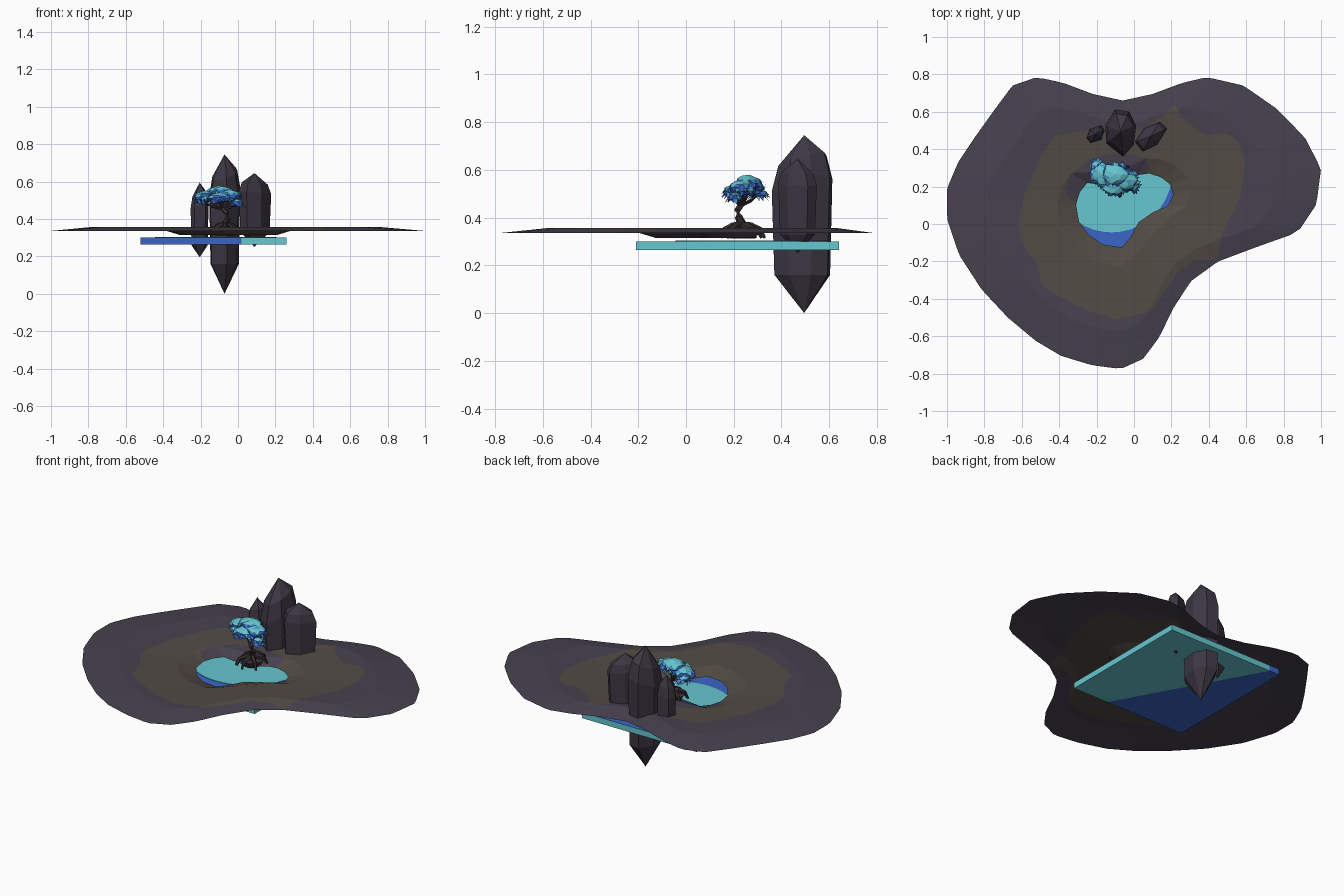
import bpy, bmesh, math, random
from mathutils import Vector, Matrix

if "Cube" in bpy.data.objects:
    bpy.data.objects.remove(bpy.data.objects["Cube"])

random.seed(4)


def lin(c):
    c /= 255
    return c / 12.92 if c <= 0.04045 else ((c + 0.055) / 1.055) ** 2.4


def material(name, hexa):
    m = bpy.data.materials.new(name)
    m.diffuse_color = [lin(int(hexa[i:i + 2], 16)) for i in (0, 2, 4)] + [1]
    m.use_nodes = True
    m.node_tree.nodes["Principled BSDF"].inputs["Base Color"].default_value = m.diffuse_color
    return m


ROCK = material("ground rock", "47424f")
SOIL = material("brown soil", "524b45")
CRYSTAL = material("dark stone", "3d3844")
BARK = material("bark", "3b3032")
CYAN = material("cyan", "66c6d0")
BLUE = material("deep blue", "3b66c6")
MID = material("mid blue", "459ccb")


def finish(bm, name, mats):
    me = bpy.data.meshes.new(name)
    bm.to_mesh(me)
    bm.free()
    for m in mats:
        me.materials.append(m)
    ob = bpy.data.objects.new(name, me)
    bpy.context.collection.objects.link(ob)
    return ob


# ---- ground sheet: outlines as seen from the top, sampled round the pond centre
CX, CY = -0.06, 0.10
OUTER = [(-.52, .785), (-.38, .755), (-.22, .695), (-.06, .66), (.10, .695), (.26, .755),
         (.39, .785), (.585, .74), (.765, .615), (.915, .46), (1, .295), (.975, .105),
         (.875, -.045), (.65, -.125), (.45, -.2), (.305, -.305), (.21, -.45), (.135, -.605),
         (.05, -.72), (-.07, -.775), (-.225, -.755), (-.39, -.705), (-.525, -.625),
         (-.675, -.5), (-.815, -.35), (-.935, -.165), (-1, .03), (-1, .19), (-.94, .33),
         (-.85, .465), (-.75, .605), (-.65, .74)]
SOIL_EDGE = [(-.62, 0), (-.585, .16), (-.505, .35), (-.42, .475), (-.265, .50), (-.1, .5),
             (.06, .51), (.165, .59), (.215, .65), (.255, .57), (.375, .475), (.51, .485),
             (.565, .43), (.595, .32), (.565, .135), (.47, -.05), (.445, -.195), (.335, -.19),
             (.245, -.24), (.175, -.35), (.085, -.465), (-.08, -.51), (-.24, -.465),
             (-.4, -.39), (-.49, -.33), (-.525, -.2), (-.6, -.105)]
POND = [(-.31, .105), (-.295, .015), (-.24, -.06), (-.165, -.11), (-.065, -.125),
        (-.025, -.08), (.025, .01), (.105, .065), (.18, .095), (.21, .155), (.195, .21),
        (.145, .25), (.08, .27), (.02, .262), (-.03, .22), (-.1, .2), (-.18, .21),
        (-.25, .22), (-.29, .17)]
ISLAND = [(.08, .275), (.07, .35), (-.05, .38), (-.15, .37), (-.25, .34), (-.35, .25),
          (-.37, .16), (-.31, .1), (-.06, .05)]


def reach(poly, ang):
    """Distance from the pond centre to the outline along an angle."""
    dx, dy = math.cos(ang), math.sin(ang)
    best = 0
    for (ax, ay), (bx, by) in zip(poly, poly[1:] + poly[:1]):
        ax, ay, ex, ey = ax - CX, ay - CY, bx - ax, by - ay
        det = dx * ey - dy * ex
        if abs(det) > 1e-9:
            t = (ax * ey - ay * ex) / det
            s = (ax * dy - ay * dx) / det
            if t > 0 and -1e-6 <= s <= 1 + 1e-6:
                best = max(best, t)
    return best


def ground():
    bm = bmesh.new()
    n, rings, info = 144, [], []
    for k in range(n):
        a = 2 * math.pi * k / n
        hole, out = reach(POND, a), reach(OUTER, a)
        isle = max(reach(ISLAND, a), hole + .01)
        soil = min(reach(SOIL_EDGE, a), out * .985)
        ridge = max(out * .77, hole + .14)
        radii = [hole] + sorted([isle, hole + .1, soil, ridge]) + [out]
        col = []
        for r in radii:
            if r > ridge:
                z = .357 - .021 * (r - ridge) / (out - ridge)
            else:
                f = min(1, (r - hole) / .1)
                z = .314 + .030 * f + .013 * max(0, r - hole - .1) / max(.01, ridge - hole - .1)
            col.append(bm.verts.new((CX + r * math.cos(a), CY + r * math.sin(a), z)))
        rings.append(col)
        info.append((radii, isle if isle > hole + .02 else 0, soil))
    for k in range(n):
        k2 = (k + 1) % n
        (ra, ia, sa), (rb, ib, sb) = info[k], info[k2]
        for j in range(5):
            f = bm.faces.new((rings[k][j], rings[k][j + 1], rings[k2][j + 1], rings[k2][j]))
            mid = (ra[j] + ra[j + 1] + rb[j] + rb[j + 1]) / 4
            f.material_index = 0 if mid > (sa + sb) / 2 or mid < (ia + ib) / 2 else 1
    finish(bm, "ground", [ROCK, SOIL])


ground()

# ---- water slab under the pond: cyan on one side of a diagonal, blue on the other
bm = bmesh.new()
bmesh.ops.create_cube(bm, size=1, matrix=Matrix.Translation((-.13, .215, .2825))
                      @ Matrix.Diagonal((.78, .85, .036, 1)))
p, d = Vector((.02, -.21, .28)), Vector((-.45, .64, .28)) - Vector((.02, -.21, .28))
nrm = Vector((d.y, -d.x, 0)).normalized()
bmesh.ops.bisect_plane(bm, geom=bm.verts[:] + bm.edges[:] + bm.faces[:], plane_co=p, plane_no=nrm)
for f in bm.faces:
    f.material_index = int((f.calc_center_median() - p).dot(nrm) < 0 or f.normal.z > .5)
finish(bm, "water_slab", [CYAN, BLUE])

# shallow cyan water, a thin plate on the slab
bm = bmesh.new()
bmesh.ops.create_cone(bm, cap_ends=True, segments=40, radius1=.325, radius2=.325, depth=.003,
                      matrix=Matrix.Translation((-.12, .28, .302)))
finish(bm, "shallow_water", [CYAN])


# ---- standing crystals
def crystal(name, c, rx, ry, rot, rows, n=6, tilt=(0, 0)):
    bm = bmesh.new()
    rot = math.radians(rot)
    jit = [(random.uniform(-.18, .18), random.uniform(.92, 1.04)) for _ in range(n)]
    prev = None
    for z, s in rows:
        if s == 0:
            ring = [bm.verts.new((c[0], c[1], z))]
        else:
            ring = []
            for i, (da, ds) in enumerate(jit):
                a = 2 * math.pi * (i + .5) / n + da
                x, y = rx * s * ds * math.cos(a), ry * s * ds * math.sin(a)
                x, y = x * math.cos(rot) - y * math.sin(rot), x * math.sin(rot) + y * math.cos(rot)
                lift = tilt[0] * x + tilt[1] * y if z > .4 else 0
                ring.append(bm.verts.new((c[0] + x, c[1] + y, z + lift)))
        if prev:
            for i in range(n):
                q = [prev[i % len(prev)], prev[(i + 1) % len(prev)],
                     ring[(i + 1) % len(ring)], ring[i % len(ring)]]
                bm.faces.new(list(dict.fromkeys(q)))
        prev = ring
    bmesh.ops.recalc_face_normals(bm, faces=bm.faces[:])
    finish(bm, name, [CRYSTAL])


crystal("tall_crystal", (-.072, .495), .135, .09, 90,
        [(0, 0), (.16, .92), (.54, 1), (.64, .8), (.745, 0)], 7, (.3, .25))
crystal("left_crystal", (-.205, .48), .058, .042, 40,
        [(.195, 0), (.26, .9), (.47, 1), (.53, .8), (.595, 0)], 6, (.3, 0))
crystal("right_crystal", (.088, .468), .105, .06, 38,
        [(.25, 0), (.33, .9), (.54, 1), (.59, .8), (.645, 0)], 6, (-.1, 0))


# ---- tree trunk, branches and roots as tapered tubes
def tube(bm, pts, radii, sides=6):
    pts = [Vector(q) for q in pts]
    prev = None
    for i, q in enumerate(pts):
        t = pts[min(i + 1, len(pts) - 1)] - pts[max(i - 1, 0)]
        m = t.to_track_quat('Z', 'Y')
        ring = [bm.verts.new(q + m @ Vector((radii[i] * math.cos(a), radii[i] * math.sin(a), 0)))
                for a in (2 * math.pi * k / sides for k in range(sides))]
        if prev:
            for k in range(sides):
                bm.faces.new((prev[k], prev[(k + 1) % sides], ring[(k + 1) % sides], ring[k]))
        else:
            bm.faces.new(ring[::-1])
        prev = ring
    bm.faces.new(prev)


BLOBS = [(-.10, .265, .545, .075, .060, .032), (-.17, .265, .520, .060, .060, .030),
         (-.04, .235, .525, .060, .055, .030), (-.10, .205, .510, .070, .050, .028),
         (-.005, .205, .485, .035, .035, .022), (-.20, .305, .500, .035, .040, .022)]
BASE = Vector((-.07, .235, .33))
bm = bmesh.new()
tube(bm, [BASE, (-.068, .235, .37), (-.055, .22, .405), (-.06, .215, .43), (-.085, .235, .46),
          (-.09, .245, .52)], [.032, .02, .016, .014, .013, .006])
for b in BLOBS:
    end = Vector(b[:3])
    start = Vector((-.08, .232, .452))
    tube(bm, [start, start.lerp(end, .5) - Vector((0, 0, .008)), end], [.009, .007, .004], 5)
finish(bm, "tree_trunk", [BARK])

bm = bmesh.new()
for k in range(9):
    a = 2 * math.pi * k / 9 + random.uniform(-.2, .2)
    o = Vector((math.cos(a), math.sin(a), 0))
    s = Vector((-o.y, o.x, 0)) * random.uniform(-.03, .03)
    r = random.uniform(.07, .095)
    tube(bm, [BASE + Vector((0, 0, .04)), BASE + o * r * .45 + Vector((0, 0, .038)),
              BASE + o * r * .8 + s + Vector((0, 0, .022)), BASE + o * r + s * 1.5 + Vector((0, 0, -.015))],
         [.015, .012, .011, .006], 5)
finish(bm, "tree_roots", [BARK])

# small rock mound holding the roots
bm = bmesh.new()
bmesh.ops.create_cone(bm, cap_ends=True, segments=9, radius1=.05, radius2=.07, depth=.035,
                      matrix=Matrix.Translation((BASE.x, BASE.y, .329)))
finish(bm, "root_mound", [CRYSTAL])

# ---- faceted foliage clumps with ragged leaf fringe
bm = bmesh.new()
for x, y, z, rx, ry, rz in BLOBS:
    res = bmesh.ops.create_icosphere(bm, subdivisions=2 if rx > .05 else 1, radius=1)
    for v in res["verts"]:
        v.co *= random.uniform(.86, 1.1)
        v.co = Vector((x + v.co.x * rx, y + v.co.y * ry, z + v.co.z * rz))
bm.normal_update()
for f in bm.faces:
    up = f.normal.z + random.uniform(-.35, .35)
    f.material_index = 0 if up > .62 else 1 if up > .4 else 2
finish(bm, "foliage", [CYAN, MID, BLUE])

bm = bmesh.new()
for x, y, z, rx, ry, rz in BLOBS:
    for k in range(int(700 * rx)):
        a = random.uniform(0, 2 * math.pi)
        e = random.uniform(-.6, .5)
        o = Vector((math.cos(a), math.sin(a), 0))
        t = Vector((-o.y, o.x, 0))
        q = Vector((x + o.x * rx * math.cos(e), y + o.y * ry * math.cos(e), z + rz * math.sin(e)))
        size = random.uniform(.018, .03)
        tip = q + o * size * .55 + t * random.uniform(-.01, .01) - Vector((0, 0, size * random.uniform(.4, 1)))
        w = t * size * .4
        f = bm.faces.new([bm.verts.new(c) for c in (q - w - o * .008, tip, q + w - o * .008)])
        f.material_index = random.choice((0, 1, 2, 2, 2))
finish(bm, "leaf_fringe", [CYAN, MID, BLUE])
